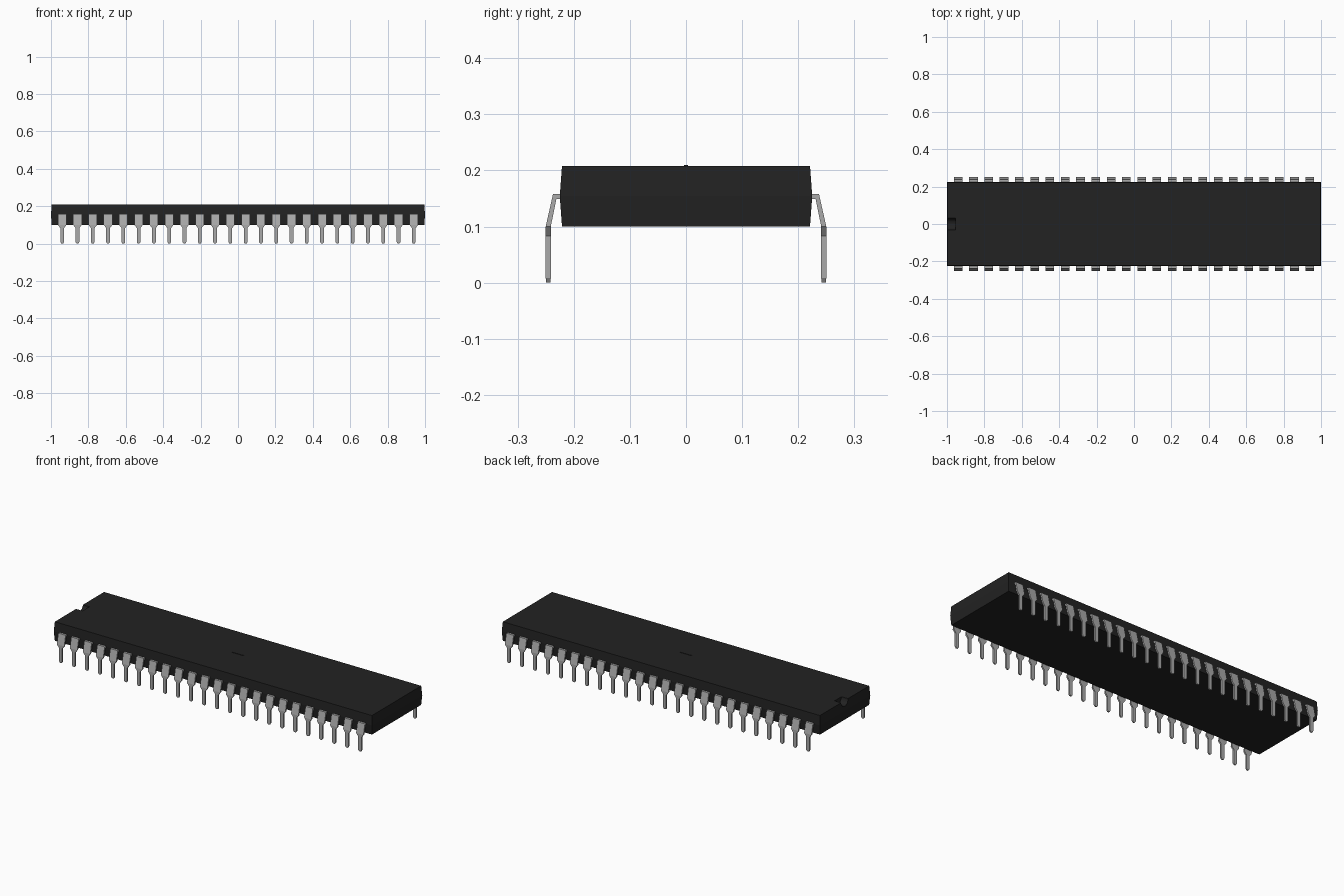
import bpy, bmesh, math

cube = bpy.data.objects.get("Cube")
if cube:
    bpy.data.objects.remove(cube, do_unlink=True)


def material(name, value):
    m = bpy.data.materials.new(name)
    m.use_nodes = True
    colour = (value, value, value, 1)
    m.diffuse_color = colour
    m.node_tree.nodes["Principled BSDF"].inputs["Base Color"].default_value = colour
    return m


black = material("black plastic", 0.016)
metal = material("grey metal", 0.40)


def loft(name, rings, mat):
    """Join a sequence of four-point rings into a closed solid."""
    bm = bmesh.new()
    loops = [[bm.verts.new(p) for p in ring] for ring in rings]
    for a, b in zip(loops, loops[1:]):
        for i in range(4):
            j = (i + 1) % 4
            bm.faces.new((a[i], a[j], b[j], b[i]))
    bm.faces.new(loops[0][::-1])
    bm.faces.new(loops[-1])
    bmesh.ops.recalc_face_normals(bm, faces=bm.faces[:])
    mesh = bpy.data.meshes.new(name)
    bm.to_mesh(mesh)
    bm.free()
    mesh.materials.append(mat)
    obj = bpy.data.objects.new(name, mesh)
    bpy.context.collection.objects.link(obj)
    return obj


def rectangle(x, y, z):
    return [(-x, -y, z), (x, -y, z), (x, y, z), (-x, y, z)]


# Package body, widest at its parting line
body = loft("body", [rectangle(0.996, 0.221, 0.10),
                     rectangle(1.0, 0.225, 0.154),
                     rectangle(0.996, 0.221, 0.208)], black)

# Half-round orientation notch in the right end
bpy.ops.mesh.primitive_cylinder_add(vertices=24, radius=0.031, depth=0.1,
                                    location=(-1.005, 0, 0.209),
                                    rotation=(0, math.pi / 2, 0))
cutter = bpy.context.object
cutter.name = "notch_cutter"
cutter.hide_render = True
cutter.data.materials.append(black)
cut = body.modifiers.new("notch", 'BOOLEAN')
cut.operation = 'DIFFERENCE'
cut.solver = 'EXACT'
cut.object = cutter
bpy.context.view_layer.objects.active = body
bpy.ops.object.modifier_apply(modifier=cut.name)
bpy.data.objects.remove(cutter, do_unlink=True)

# Tiny raised dash in the middle of the top
loft("top_mark", [rectangle(0.035, 0.004, 0.207),
                  rectangle(0.035, 0.004, 0.21)], black)

# One bent pin: outer y, outer z, inner y, inner z, half width
stations = [(0.215, 0.158, 0.215, 0.149, 0.023),
            (0.237, 0.158, 0.231, 0.149, 0.023),
            (0.250, 0.100, 0.241, 0.100, 0.023),
            (0.250, 0.083, 0.241, 0.083, 0.010),
            (0.250, 0.008, 0.241, 0.008, 0.010),
            (0.249, 0.000, 0.242, 0.000, 0.005)]
COUNT, FIRST = 24, -0.94
rings = [[(FIRST - w, -yo, zo), (FIRST + w, -yo, zo),
          (FIRST + w, -yi, zi), (FIRST - w, -yi, zi)]
         for yo, zo, yi, zi, w in stations]
pins = loft("pins", rings, metal)

# Repeat along the body and mirror to the back
row = pins.modifiers.new("row", 'ARRAY')
row.count = COUNT
row.use_relative_offset = False
row.use_constant_offset = True
row.constant_offset_displace = (-2 * FIRST / (COUNT - 1), 0, 0)
both = pins.modifiers.new("both_sides", 'MIRROR')
both.use_axis = (False, True, False)
both.use_mirror_merge = False
